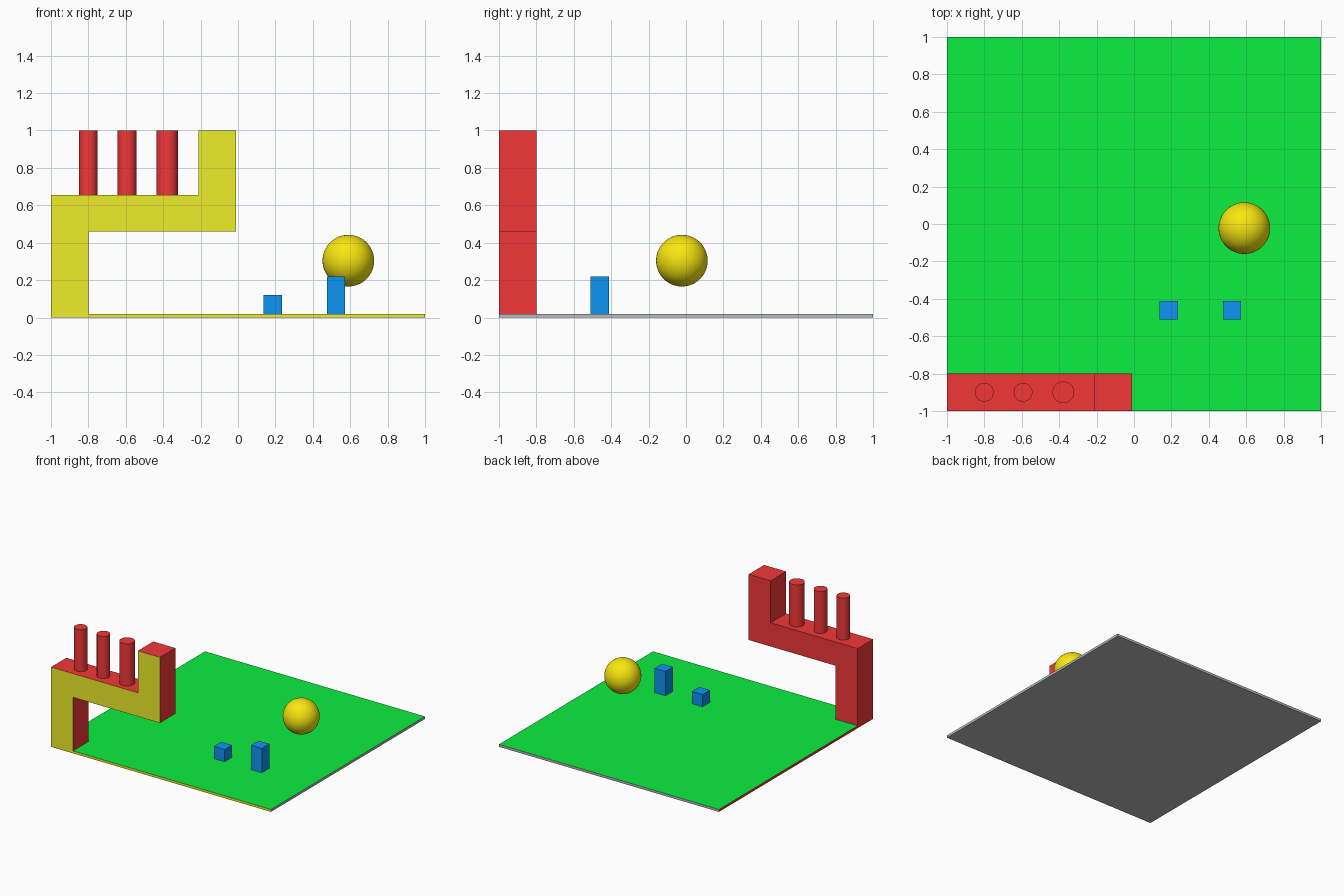
import bpy, bmesh
from mathutils import Vector, Matrix

if "Cube" in bpy.data.objects:
    bpy.data.objects.remove(bpy.data.objects["Cube"])


def material(name, rgb):
    m = bpy.data.materials.new(name)
    m.diffuse_color = (*rgb, 1)
    m.use_nodes = True
    m.node_tree.nodes["Principled BSDF"].inputs["Base Color"].default_value = m.diffuse_color
    return m


GREY = material("grey", (0.5, 0.5, 0.5))
RED = material("red", (0.9, 0.04, 0.04))
YELLOW = material("yellow", (0.85, 0.85, 0.025))
GREEN = material("green", (0.004, 0.85, 0.05))
BLUE = material("blue", (0.004, 0.3, 0.9))
GOLD = material("ball_yellow", (0.95, 0.8, 0.005))


def finish(name, bm, mats, smooth=False):
    me = bpy.data.meshes.new(name)
    bm.to_mesh(me)
    bm.free()
    for m in mats:
        me.materials.append(m)
    ob = bpy.data.objects.new(name, me)
    bpy.context.collection.objects.link(ob)
    if smooth:
        bpy.ops.object.select_all(action='DESELECT')
        bpy.context.view_layer.objects.active = ob
        ob.select_set(True)
        bpy.ops.object.shade_smooth_by_angle()
    return ob


def cube(bm, lo, hi):
    lo, hi = Vector(lo), Vector(hi)
    mat = Matrix.Translation((lo + hi) / 2) @ Matrix.Diagonal((*(hi - lo), 1))
    bmesh.ops.create_cube(bm, size=1, matrix=mat)


def extrude(bm, face, offset):
    new = bmesh.ops.extrude_discrete_faces(bm, faces=[face])["faces"][0]
    bmesh.ops.translate(bm, verts=new.verts, vec=offset)
    bm.normal_update()
    return new


def face_near(bm, point):
    return min(bm.faces, key=lambda f: (f.calc_center_median() - Vector(point)).length)


# Base plate with the stepped arch grown out of its front left corner
bm = bmesh.new()
cube(bm, (-1, -1, 0), (1, 1, 0.02))
for co, no in (((-0.8, 0, 0), (1, 0, 0)), ((0, -0.8, 0), (0, 1, 0))):
    bmesh.ops.bisect_plane(bm, geom=bm.verts[:] + bm.edges[:] + bm.faces[:],
                           plane_co=co, plane_no=no)
bm.normal_update()
post = extrude(bm, face_near(bm, (-0.9, -0.9, 0.02)), (0, 0, 0.44))
extrude(bm, post, (0, 0, 0.195))
beam = extrude(bm, face_near(bm, (-0.8, -0.9, 0.5575)), (0.59, 0, 0))
extrude(bm, beam, (0.2, 0, 0))
extrude(bm, face_near(bm, (-0.11, -0.9, 0.655)), (0, 0, 0.345))

# Colours by direction: yellow front, green lawn, red arch, grey plate sides
for f in bm.faces:
    c, n = f.calc_center_median(), f.normal
    if n.y < -0.9:
        f.material_index = 2
    elif c.z > 0.03 or n.x < -0.9:
        f.material_index = 1
    elif n.z > 0.9:
        f.material_index = 3
    else:
        f.material_index = 0
finish("base_and_arch", bm, [GREY, RED, YELLOW, GREEN])

# Three round pillars on the beam
for i, (x, r) in enumerate(((-0.8, 0.05), (-0.593, 0.05), (-0.378, 0.058))):
    bm = bmesh.new()
    bmesh.ops.create_cone(bm, cap_ends=True, segments=32, radius1=r, radius2=r,
                          depth=0.345, matrix=Matrix.Translation((x, -0.9, 0.8275)))
    finish(f"pillar_{i + 1}", bm, [RED], True)

# Two blue blocks on the lawn
for name, x, top in (("short_block", 0.137, 0.12), ("tall_block", 0.475, 0.22)):
    bm = bmesh.new()
    cube(bm, (x, -0.51, 0.02), (x + 0.098, -0.412, top))
    finish(name, bm, [BLUE])

# Floating ball
bm = bmesh.new()
bmesh.ops.create_uvsphere(bm, u_segments=48, v_segments=24, radius=0.138,
                          matrix=Matrix.Translation((0.59, -0.022, 0.304)))
finish("ball", bm, [GOLD], True)
